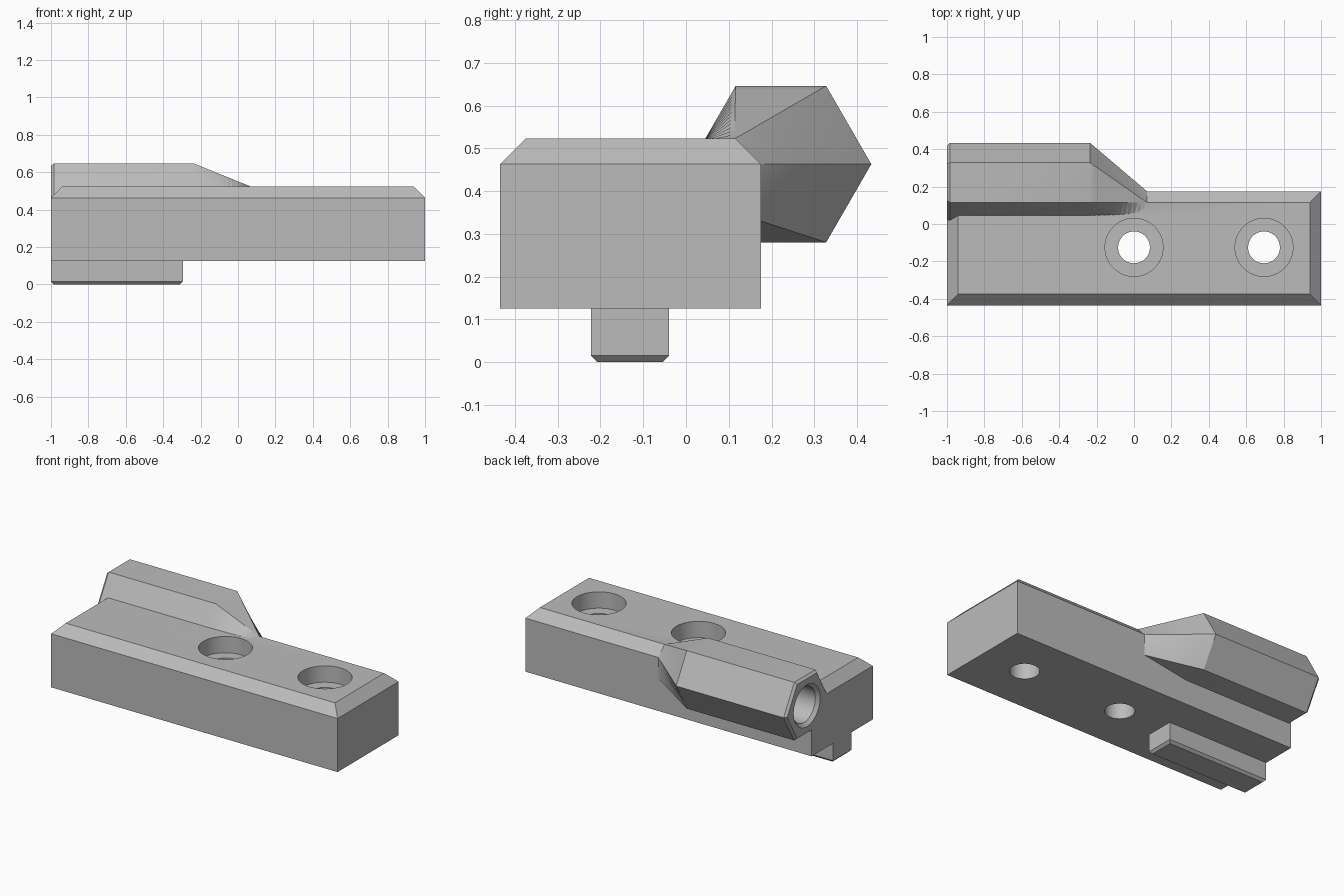
import bpy, bmesh
from math import cos, sin, pi

if "Cube" in bpy.data.objects:
    bpy.data.objects.remove(bpy.data.objects["Cube"], do_unlink=True)

steel = bpy.data.materials.new("grey_steel")
steel.use_nodes = True
steel.diffuse_color = (0.5, 0.5, 0.5, 1)
steel.node_tree.nodes["Principled BSDF"].inputs["Base Color"].default_value = (0.5, 0.5, 0.5, 1)


def loft(name, rings, triangles=False):
    """Closed solid through a list of equal-length rings of points."""
    bm = bmesh.new()
    loops = [[bm.verts.new(p) for p in ring] for ring in rings]
    n = len(loops[0])
    for a, b in zip(loops, loops[1:]):
        for i in range(n):
            j = (i + 1) % n
            bm.faces.new((a[i], a[j], b[j], b[i]))
    bm.faces.new(loops[0])
    bm.faces.new(loops[-1])
    if triangles:
        bmesh.ops.triangulate(bm, faces=bm.faces[:])
    bmesh.ops.recalc_face_normals(bm, faces=bm.faces[:])
    mesh = bpy.data.meshes.new(name)
    bm.to_mesh(mesh)
    bm.free()
    mesh.materials.append(steel)
    obj = bpy.data.objects.new(name, mesh)
    bpy.context.collection.objects.link(obj)
    return obj


def rect(x0, x1, y0, y1, z, inset=0):
    x0, x1, y0, y1 = x0 + inset, x1 - inset, y0 + inset, y1 - inset
    return [(x0, y0, z), (x1, y0, z), (x1, y1, z), (x0, y1, z)]


def circle(r, place, n=64):
    return [place(r * cos(2 * pi * i / n), r * sin(2 * pi * i / n)) for i in range(n)]


def combine(target, tool, operation):
    mod = target.modifiers.new(operation, 'BOOLEAN')
    mod.operation, mod.object, mod.solver = operation, tool, 'EXACT'
    bpy.context.view_layer.objects.active = target
    bpy.ops.object.modifier_apply(modifier=mod.name)
    bpy.data.objects.remove(tool, do_unlink=True)


# Main block with bevelled top rim
box = (-1, 1, -0.435, 0.175)
body = loft("body", [rect(*box, 0.125), rect(*box, 0.463), rect(*box, 0.523, 0.06)])

# Hexagonal barrel, bevelled at its open end, fading into the block
CY, CZ, R = 0.222, 0.463, 0.2115


def hexagon(x, r):
    return [(x, CY + r * cos(k * pi / 3), CZ + r * sin(k * pi / 3)) for k in range(6)]


full = hexagon(-0.235, R)
tip = [(0.07, y, z) for y, z in ((0.1745, 0.463), (0.1145, 0.5225), (0.113, 0.5225),
                                 (0.015, 0.515), (0.113, 0.33), (0.1745, 0.33))]
STEPS = 12
fade = [[tuple(p + (q - p) * s / STEPS for p, q in zip(a, b)) for a, b in zip(full, tip)]
        for s in range(STEPS + 1)]
barrel = loft("barrel", [hexagon(-1, R - 0.015), hexagon(-0.985, R)] + fade, True)
combine(body, barrel, 'UNION')

# Blind bore with countersunk mouth in the barrel
bore = loft("bore_cutter", [circle(r, lambda u, v, x=x: (x, CY + u, CZ + v))
                            for x, r in ((-1.02, 0.152), (-0.98, 0.112), (-0.3, 0.112))])
combine(body, bore, 'DIFFERENCE')

# Counterbored screw holes
for hx in (0, 0.695):
    hole = loft("hole_cutter", [circle(r, lambda u, v, z=z: (hx + u, -0.125 + v, z))
                                for z, r in ((0.05, 0.085), (0.42, 0.085),
                                             (0.42, 0.155), (0.6, 0.155))])
    combine(body, hole, 'DIFFERENCE')

# Locating key under the block
key_box = (-1, -0.295, -0.222, -0.04)
key = loft("locating_key", [rect(*key_box, 0, 0.015), rect(*key_box, 0.015), rect(*key_box, 0.125)])

# Smooth the round walls, keep edges crisp
for obj in (body, key):
    bpy.ops.object.select_all(action='DESELECT')
    obj.select_set(True)
    bpy.context.view_layer.objects.active = obj
    bpy.ops.object.shade_smooth_by_angle(angle=0.4)
